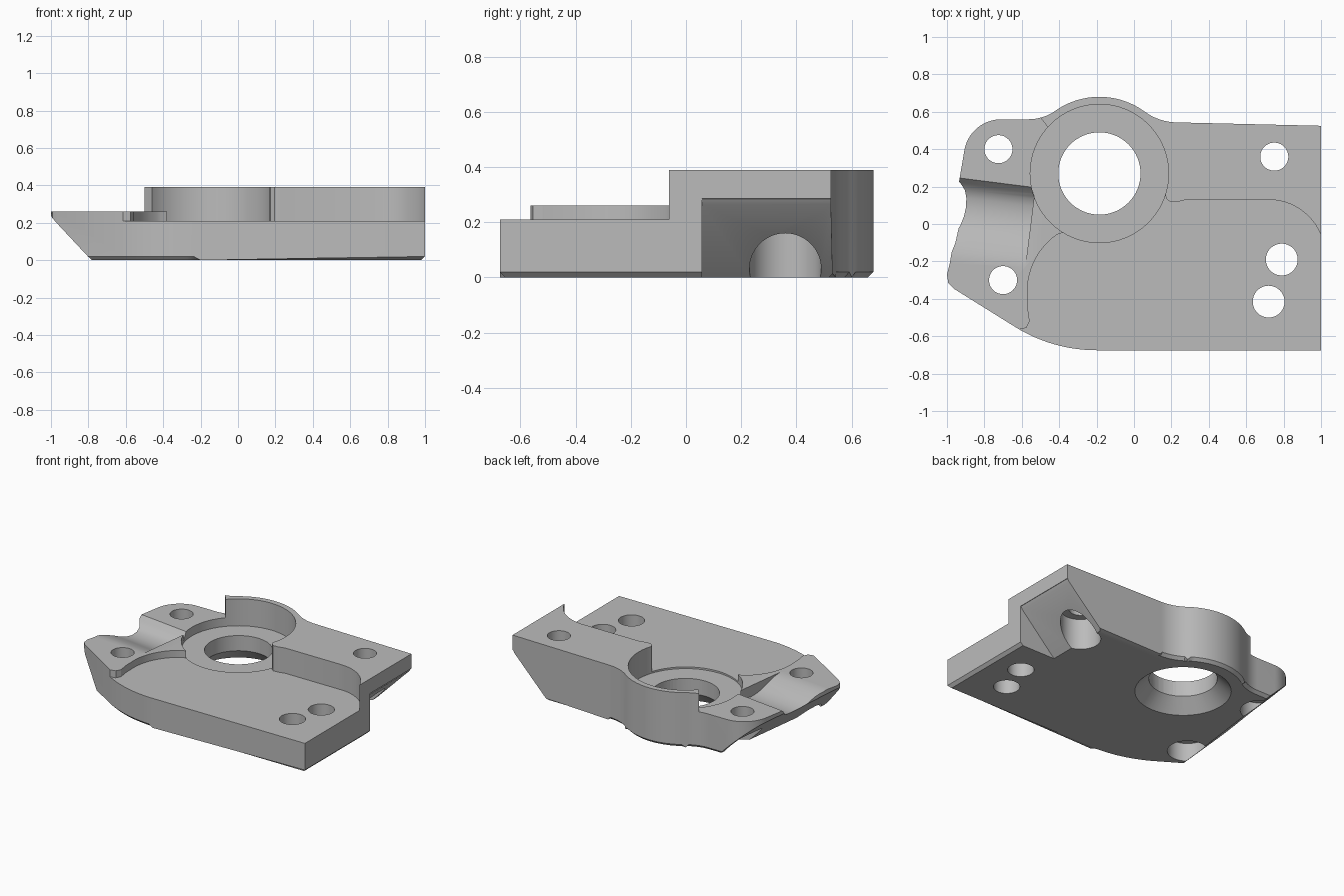
import bpy, bmesh, math
from mathutils import Matrix

if "Cube" in bpy.data.objects:
    bpy.data.objects.remove(bpy.data.objects["Cube"])

grey = bpy.data.materials.new("machined_grey")
grey.use_nodes = True
grey.diffuse_color = (0.5, 0.5, 0.5, 1)
grey.node_tree.nodes["Principled BSDF"].inputs["Base Color"].default_value = (0.5, 0.5, 0.5, 1)


def arc(cx, cy, r, start, end, n=12):
    angles = [math.radians(start + (end - start) * i / n) for i in range(n + 1)]
    return [(cx + r * math.cos(a), cy + r * math.sin(a)) for a in angles]


def prism(name, points, low, high, matrix=None, chamfer=0):
    """Extrude a 2D outline from low to high along local z."""
    bm = bmesh.new()
    base = bm.faces.new([bm.verts.new((x, y, low)) for x, y in points])
    moved = bmesh.ops.extrude_face_region(bm, geom=[base])["geom"]
    for v in moved:
        if isinstance(v, bmesh.types.BMVert):
            v.co.z = high
    if chamfer:
        edges = [e for e in bm.edges if all(abs(v.co.z - low) < 1e-5 for v in e.verts)]
        bmesh.ops.bevel(bm, geom=edges, offset=chamfer, segments=1, affect='EDGES')
    if matrix:
        bm.transform(matrix)
    bmesh.ops.recalc_face_normals(bm, faces=bm.faces)
    return finish(name, bm)


def cone(name, x, y, r_low, r_high, low, high):
    bm = bmesh.new()
    bmesh.ops.create_cone(bm, cap_ends=True, segments=64, radius1=r_low, radius2=r_high,
                          depth=high - low,
                          matrix=Matrix.Translation((x, y, (low + high) / 2)))
    return finish(name, bm)


def finish(name, bm):
    mesh = bpy.data.meshes.new(name)
    bm.to_mesh(mesh)
    bm.free()
    mesh.materials.append(grey)
    obj = bpy.data.objects.new(name, mesh)
    bpy.context.collection.objects.link(obj)
    return obj


# Main body: full-height outline with a chamfered bottom edge
BX, BY = -0.185, 0.27
outline = [(1, -0.675), (1, 0.525)]
outline += arc(0.234, 0.843, 0.3, 270, 233.8)
outline += arc(BX, BY, 0.41, 53.8, 125.1, 20)[1:]
outline += arc(-0.564, 0.81, 0.25, -54.9, -90, 8)[1:]
outline += arc(-0.71, 0.36, 0.2, 90, 173)
outline += [(-0.945, 0.17), (-0.935, 0.07), (-0.937, -0.02), (-0.955, -0.1),
            (-0.975, -0.15), (-0.985, -0.21), (-1, -0.27), (-0.993, -0.315), (-0.965, -0.345)]
outline += arc(-0.2, 0.149, 0.824, 239.4, 270)
body = prism("bracket_body", outline, 0, 0.39, chamfer=0.02)

cutters = []

# Lower front deck
deck = arc(0.72, -0.171, 0.301, 0, 90, 16)
deck += [(0.28, 0.13), (0.23, 0.118), (0.195, 0.117), (0.173, 0.135), (0.165, 0.165),
         (0.1, BY), (BX, BY), (-0.3, 0), (-0.383, -0.047)]
deck += arc(-0.2, -0.36, 0.37, 125, 180)
deck += [(-0.568, -0.45), (-0.558, -0.52), (-0.575, -0.555), (-0.62, -0.565),
         (-0.7, -0.8), (1.2, -0.8), (1.2, -0.171)]
cutters.append(prism("deck_cutter", deck, 0.21, 0.6))

# Middle-height ledge on the left end
ledge = [(BX, BY), (-0.45, 0.5), (-0.47, 0.53), (-0.505, 0.575), (-0.53, 0.8),
         (-1.2, 0.8), (-1.2, -0.9), (-0.3, -0.9), (-0.3, 0)]
cutters.append(prism("ledge_cutter", ledge, 0.26, 0.61))

# Bearing seat, bore and its conical lower mouth
cutters.append(cone("seat_cutter", BX, BY, 0.37, 0.37, 0.198, 0.62))
cutters.append(cone("bore_cutter", BX, BY, 0.22, 0.22, -0.1, 0.5))
cutters.append(cone("mouth_cutter", BX, BY, 0.33, 0.21, -0.02, 0.1))

# Sloped undercut of the left end, in a slightly turned frame
turned = Matrix.Translation((-0.76, -0.27, 0)) @ Matrix.Rotation(-0.126, 4, 'Z')
along_y = Matrix.Rotation(math.radians(90), 4, 'X')
slope = [(0.1, -0.1), (-0.5, 0.5), (-0.5, -0.1)]
cutters.append(prism("end_slope_cutter", slope, -1.2, 1, turned @ along_y))

# Scooped channel across the ledge
along_x = Matrix(((0, 0, 1, 0), (1, 0, 0, 0), (0, 1, 0, 0), (0, 0, 0, 1)))
scoop = [(0.49, 0.4), (0.49, 0.26), (0.46, 0.225), (0.43, 0.2), (0.39, 0.187), (0.34, 0.182),
         (0.29, 0.187), (0.24, 0.2), (0.18, 0.226), (0.12, 0.248), (0.06, 0.261), (0.06, 0.4)]
cutters.append(prism("scoop_cutter", scoop, -0.5, 0.172, turned @ along_x))

# Sloped undercut of the raised block at the right end
wedge = [(0.62, -0.1), (0.985, 0.265), (0.997, 0.285), (1.1, 0.3), (1.1, -0.1)]
cutters.append(prism("wedge_cutter", wedge, -0.8, -0.058, along_y))

# Bolt holes: x, y, radius, counterbore radius, counterbore top
holes = [(0.75, 0.36, 0.075, 0.13, 0.22), (-0.725, 0.4, 0.075, 0.13, 0.13),
         (-0.7, -0.3, 0.075, 0.13, 0.13), (0.79, -0.19, 0.085, 0, 0), (0.72, -0.415, 0.085, 0, 0)]
for x, y, r, r_bore, top in holes:
    cutters.append(cone("bolt_hole_cutter", x, y, r, r, -0.1, 0.5))
    if r_bore:
        cutters.append(cone("counterbore_cutter", x, y, r_bore, r_bore, -0.12, top))

# Apply every cut, then drop the cutters
bpy.ops.object.select_all(action='DESELECT')
bpy.context.view_layer.objects.active = body
body.select_set(True)
for cutter in cutters:
    cutter.hide_render = True
    mod = body.modifiers.new("cut", 'BOOLEAN')
    mod.operation = 'DIFFERENCE'
    mod.solver = 'EXACT'
    mod.object = cutter
    bpy.ops.object.modifier_apply(modifier=mod.name)
    bpy.data.objects.remove(cutter)

bpy.ops.object.shade_smooth_by_angle(angle=math.radians(25))
